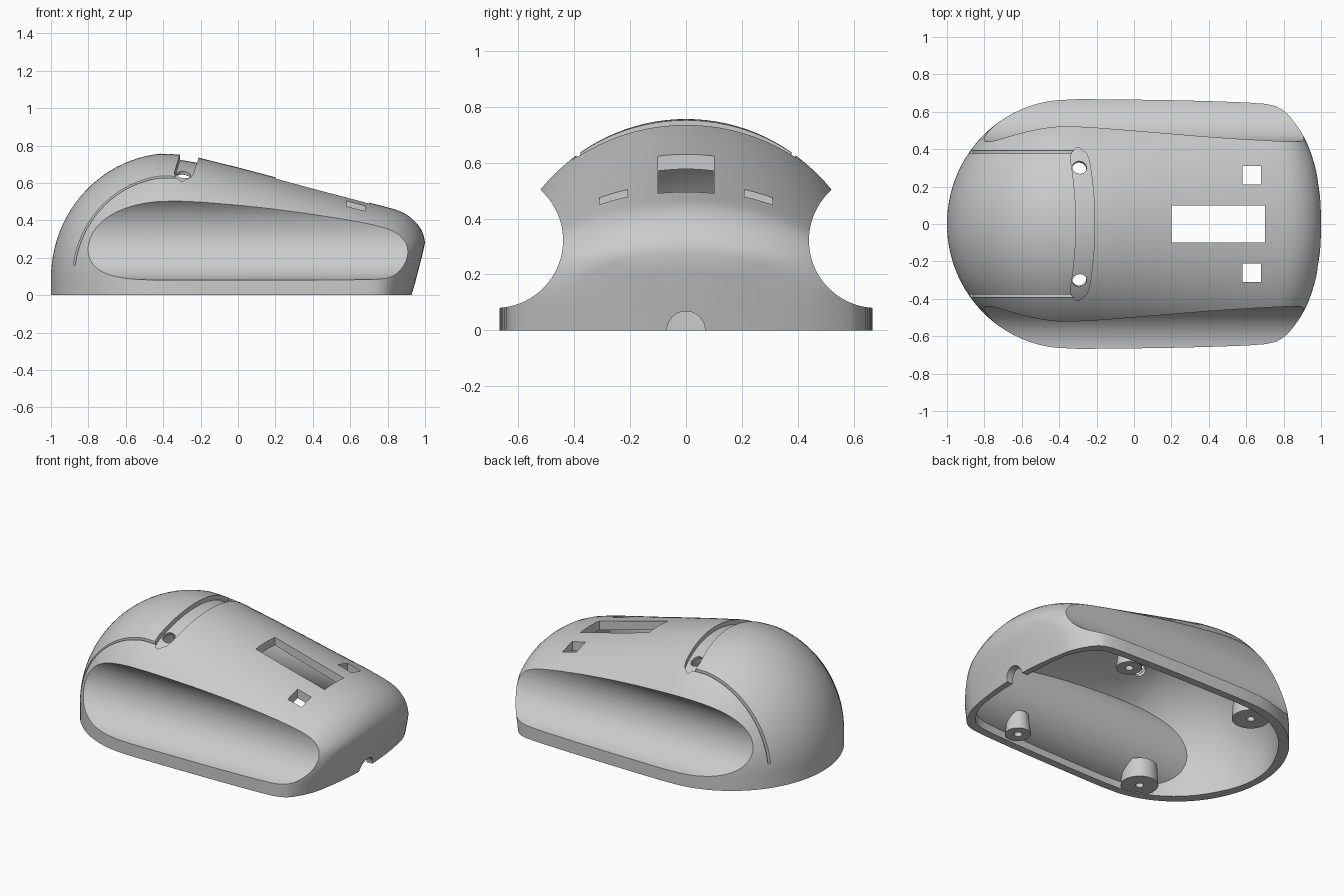
import bpy, bmesh, math
from mathutils import Vector, Matrix

if "Cube" in bpy.data.objects:
    bpy.data.objects.remove(bpy.data.objects["Cube"])

grey = bpy.data.materials.new("shell_grey")
grey.diffuse_color = (0.6, 0.6, 0.6, 1)
grey.use_nodes = True
grey.node_tree.nodes["Principled BSDF"].inputs["Base Color"].default_value = grey.diffuse_color
BASE = 0.09


def make_object(name, bm):
    bmesh.ops.recalc_face_normals(bm, faces=bm.faces)
    me = bpy.data.meshes.new(name)
    bm.to_mesh(me)
    bm.free()
    ob = bpy.data.objects.new(name, me)
    bpy.context.collection.objects.link(ob)
    me.materials.append(grey)
    return ob


def cut(ob, tool, op='DIFFERENCE', keep=False):
    mod = ob.modifiers.new("cut", 'BOOLEAN')
    mod.object, mod.operation, mod.solver = tool, op, 'EXACT'
    bpy.context.view_layer.update()
    me = bpy.data.meshes.new_from_object(ob.evaluated_get(bpy.context.evaluated_depsgraph_get()))
    ob.modifiers.clear()
    ob.data = me
    if not keep:
        bpy.data.objects.remove(tool)


def box(x0, x1, y0, y1, z0, z1):
    bm = bmesh.new()
    bmesh.ops.create_cube(bm, size=1)
    for v in bm.verts:
        v.co = Vector(((x0 + x1) / 2 + v.co.x * (x1 - x0), (y0 + y1) / 2 + v.co.y * (y1 - y0),
                       (z0 + z1) / 2 + v.co.z * (z1 - z0)))
    return make_object("box_cutter", bm)


def cylinder(name, centre, axis, r, length, r2=None, seg=48):
    bm = bmesh.new()
    rot = Vector((0, 0, 1)).rotation_difference(Vector(axis)).to_matrix().to_4x4()
    bmesh.ops.create_cone(bm, cap_ends=True, segments=seg, radius1=r, radius2=r2 or r,
                          depth=length, matrix=Matrix.Translation(centre) @ rot)
    return make_object(name, bm)


def prism(points, direction):
    bm = bmesh.new()
    face = bm.faces.new([bm.verts.new(p) for p in points])
    ext = bmesh.ops.extrude_face_region(bm, geom=[face])
    bmesh.ops.translate(bm, vec=direction, verts=[g for g in ext["geom"] if isinstance(g, bmesh.types.BMVert)])
    return make_object("prism_cutter", bm)


def body(name, t=0.0, z0=0.0):
    """Solid loft of arched sections (x, half width, top), inset by t."""
    rings = []
    for i in range(25):                      # round rear
        a = math.radians(90 - i * 3.5)
        c = math.cos(a)
        rings.append((-0.35 - 0.65 * math.sin(a), 0.665 * c, BASE + 0.67 * c, BASE))
    rings += [(x, w, top, BASE) for x, w, top in (   # sloping top and rounded nose
        (-0.31, .667, .752), (-0.21, .667, .735), (0, .665, .683), (.2, .662, .63), (.4, .657, .575),
        (.6, .65, .522), (.72, .642, .49), (.79, .63, .472), (.845, .612, .457), (.89, .588, .438),
        (.93, .553, .41), (.96, .52, .38), (.983, .485, .345), (.995, .455, .31), (1.0, .43, .28))]
    rings += [(1.0, .43 * k, .28 * k, BASE * k) for k in (.75, .5, .25, 0)]
    bm = bmesh.new()
    prev, n = None, 56
    for x, w, top, base in rings:
        s = w / (w + t) if w > 0 else 0
        w, h = max(w - t * min(1, w / .3), 0), max(top - base - t * min(1, w / .3), 0)
        pts = [(w, z0)]
        for j in range(n + 1):
            a = math.pi * j / n
            pts.append((w * math.cos(a), base + h * math.sin(a)))
        pts.append((-w, z0))
        f = min(1, max(0, (x - .6) / .4)) ** 2
        row = []
        for y, z in pts:
            px = x - f * (.05 * (y / .45) ** 2 + .26 * max(0, .27 - max(z, 0)))
            row.append(bm.verts.new((px * (1 - t), y, z)))
        if prev:
            for j in range(len(row) - 1):
                bm.faces.new((prev[j], prev[j + 1], row[j + 1], row[j]))
        prev = row
    bmesh.ops.remove_doubles(bm, verts=bm.verts, dist=1e-4)
    bmesh.ops.dissolve_degenerate(bm, edges=bm.edges, dist=1e-5)
    bmesh.ops.holes_fill(bm, edges=[e for e in bm.edges if e.is_boundary], sides=0)
    return make_object(name, bm)


def scoop(side, r):
    return cylinder("scoop_cutter", (0, side * 0.682, 0.322), (1, 0, 0), r, 2.6, seg=96)


# Hollow shell with a scooped grip on each side
shell = body("mouse_shell")
cavity = body("cavity", 0.05, -0.1)
for s in (-1, 1):
    cut(shell, scoop(s, 0.242))
    cut(cavity, scoop(s, 0.284))
cut(shell, cavity)

# Channel across the top, with curved walls and rounded ends
N = 24
ys = [-0.41 + 0.82 * i / N for i in range(N + 1)]


def half_gap(y):
    return 0.05 * min(1, math.sqrt(max(0.02, (0.411 - abs(y)) / 0.05)))


pts = [(-0.26 - .25 * y * y + half_gap(y), y, 0.45) for y in ys]
pts += [(-0.26 - .25 * y * y - half_gap(y), y, 0.45) for y in reversed(ys)]
channel = prism(pts, (0, 0, 0.5))
cut(channel, body("channel_floor", 0.03, -0.1))
cut(shell, channel)

for s in (-1, 1):
    # Seam groove running down the rear beside the palm panel
    arc = [math.radians(86 + 87 * i / 32) for i in range(33)]
    ring = [(-0.35 + r * math.cos(a), s * 0.385 - 0.007, 0.095 + r * math.sin(a))
            for r, seq in ((0.515, arc), (0.58, arc[::-1])) for a in seq]
    cut(shell, prism(ring, (0, 0.014, 0)))
    # Round hole at each channel end, small window near the nose
    cut(shell, cylinder("hole_cutter", (-0.29, s * 0.305, 0.65), (0.1, s * 0.35, 0.8), 0.038, 0.3))
    cut(shell, box(.58, .68, s * .26 - .05, s * .26 + .05, .3, .8))

# Wheel window and cable notch
cut(shell, box(.2, .7, -.1, .1, .3, .9))
cut(shell, cylinder("notch_cutter", (.95, 0, 0), (1, 0, 0), 0.068, 0.4))

# Screw bosses under the shell
parts = [shell]
for s in (-1, 1):
    for label, x, r, r2 in (("rear", -0.475, 0.112, 0.105), ("front", 0.47, 0.078, 0.062)):
        boss = cylinder(label + "_screw_boss", (x, s * 0.515, 0.07), (0, 0, 1), r, 0.13, r2)
        cut(boss, scoop(s, 0.255))
        cut(boss, cylinder("screw_cutter", (x, s * 0.515, 0.02), (0, 0, 1), 0.024, 0.12, seg=24))
        parts.append(boss)

bpy.ops.object.select_all(action='DESELECT')
for ob in parts:
    ob.select_set(True)
bpy.context.view_layer.objects.active = shell
bpy.ops.object.shade_smooth_by_angle(angle=math.radians(30))
